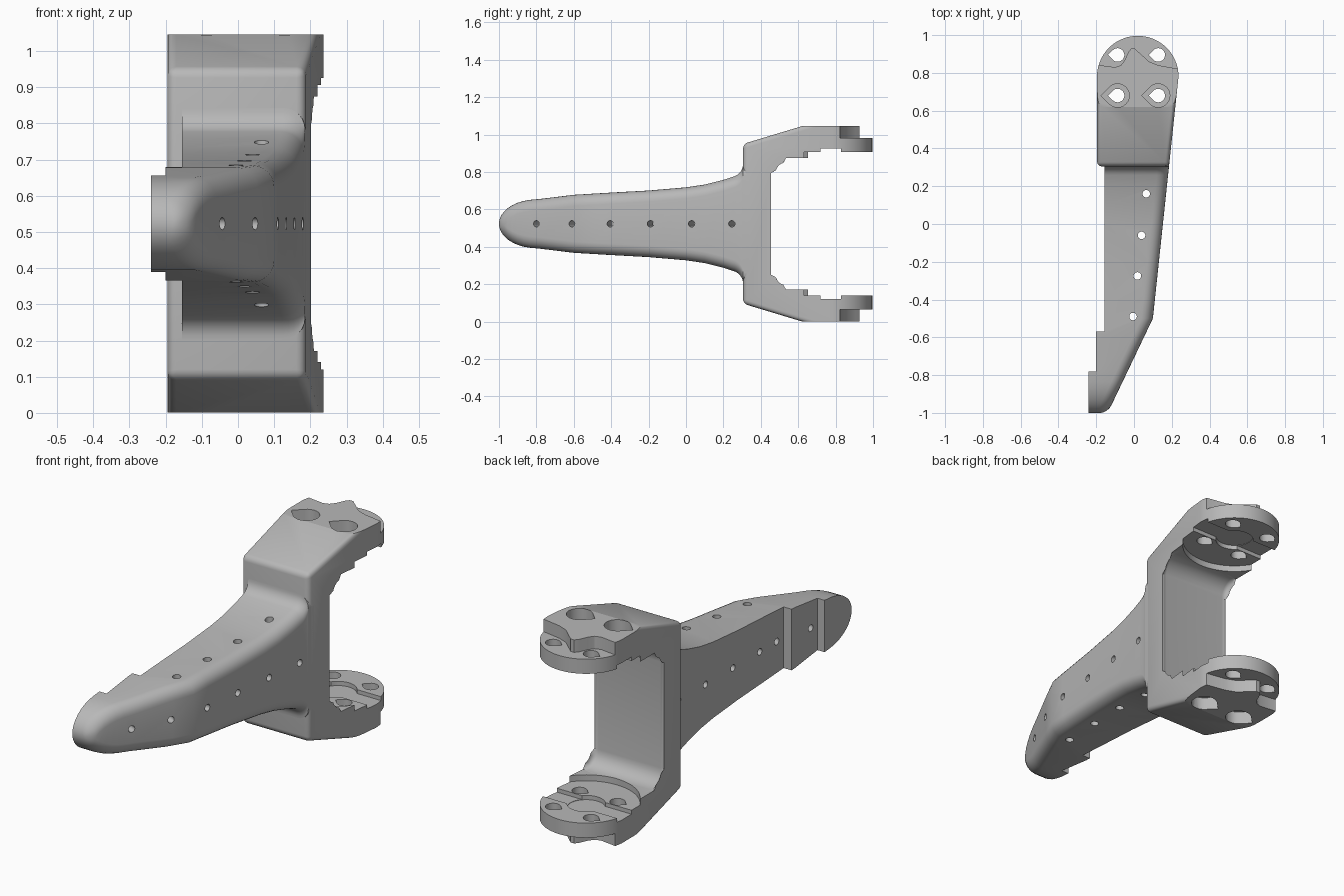
import bpy, bmesh, math
from mathutils import Vector

if "Cube" in bpy.data.objects:
    bpy.data.objects.remove(bpy.data.objects["Cube"], do_unlink=True)

MID = 0.523          # height of the symmetry plane
DISC = (0.02, 0.78)  # centre of the round mounting pads

grey = bpy.data.materials.new("plain_grey")
grey.use_nodes = True
colour = (0.48, 0.48, 0.48, 1)
grey.diffuse_color = colour
grey.node_tree.nodes["Principled BSDF"].inputs["Base Color"].default_value = colour


def make(name, bm):
    bmesh.ops.recalc_face_normals(bm, faces=bm.faces)
    me = bpy.data.meshes.new(name)
    bm.to_mesh(me)
    bm.free()
    me.materials.append(grey)
    ob = bpy.data.objects.new(name, me)
    bpy.context.scene.collection.objects.link(ob)
    return ob


def loft(rings):
    bm = bmesh.new()
    loops = [[bm.verts.new(p) for p in ring] for ring in rings]
    for a, b in zip(loops, loops[1:]):
        for i in range(len(a)):
            j = (i + 1) % len(a)
            bm.faces.new((a[i], a[j], b[j], b[i]))
    bm.faces.new(loops[0])
    bm.faces.new(loops[-1])
    return bm


def upright(points, lo, hi):
    return make("cutter", loft([[(x, y, z) for x, y in points] for z in (lo, hi)]))


def arc(cx, cy, r, start, end, step):
    return [(cx + r * math.cos(math.radians(a)), cy + r * math.sin(math.radians(a)))
            for a in range(start, end + 1, step)]


def teardrop(x, y, r):
    # round hole with a point towards -x
    return arc(x, y, r, -135, 135, 15) + [(x - 1.41 * r, y)]


def boolean(ob, cutter, operation="DIFFERENCE"):
    mod = ob.modifiers.new("cut", "BOOLEAN")
    mod.operation, mod.solver, mod.object = operation, "EXACT", cutter
    bpy.context.view_layer.objects.active = ob
    bpy.ops.object.modifier_apply(modifier=mod.name)
    bpy.data.objects.remove(cutter, do_unlink=True)


def cut_both(ob, points, lo, hi):
    # same cut in the upper and the lower arm
    boolean(ob, upright(points, lo, hi))
    boolean(ob, upright(points, 2 * MID - hi, 2 * MID - lo))


def box(x0, x1, y0, y1):
    return [(x0, y0), (x1, y0), (x1, y1), (x0, y1)]


def outer_x(y):
    return 0.153 + 0.106 * y


def beam_x(y):
    x = min(outer_x(y), 0.10 + 0.478 * (y + 0.5))
    t = min(1, max(0, (-0.96 - y) / 0.04))
    return x - 0.04 * (1 - math.sqrt(1 - t * t))


# Tapered beam: rounded nose, gentle taper, flared root
stations = [(-0.8 - 0.2 * math.sin(math.radians(a)), 0.13 * math.cos(math.radians(a)))
            for a in (87, 82, 76, 68, 60, 50, 40, 30, 20, 10)]
stations += [(-0.78, 0.133), (-0.6, 0.155), (-0.5, 0.161), (-0.4, 0.167), (-0.2, 0.178),
             (0, 0.195), (0.1, 0.21), (0.2, 0.235)]
stations += [(0.235 + 0.07 * math.sin(math.radians(b)), 0.32 - 0.07 * math.cos(math.radians(b)))
             for b in range(20, 91, 10)]
stations.append((0.34, 0.32))
rings = []
for y, h in stations:
    r, x = min(0.06, 0.9 * h), beam_x(y)
    half = arc(x - r, h - r, r, 0, 90, 15) + [(-0.24, h)]
    section = half + [(px, -pz) for px, pz in reversed(half)]
    rings.append([(px, y, MID + pz) for px, pz in section])
beam = make("tapered_beam", loft(rings))

# Stepped flat side of the beam
boolean(beam, upright(box(-0.4, -0.2, -0.78, 0.5), -0.2, 1.3))
boolean(beam, upright(box(-0.4, -0.155, -0.57, 0.5), -0.2, 1.3))

# Cross holes, square to the outer side
for y in (-0.8, -0.61, -0.405, -0.19, 0.03, 0.245):
    slope = 0.478 if y < -0.5 else 0.106
    turn = Vector((1, -slope, 0)).to_track_quat("Z", "Y")
    centre = Vector((beam_x(y), y, MID))
    ends = [[centre + turn @ Vector((px, py, d)) for px, py in arc(0, 0, 0.017, 0, 345, 15)]
            for d in (-0.6, 0.3)]
    boolean(beam, make("cutter", loft(ends)))

# Vertical holes
for x, y in ((0.065, 0.16), (0.04, -0.06), (0.018, -0.275), (-0.005, -0.49)):
    boolean(beam, upright(arc(x, y, 0.02, 0, 345, 15), -0.2, 1.3))

# Fork: C profile with one slanting side
upper = [(0.305, 0.95), (0.62, 1.045), (1.05, 1.045), (1.05, 0.875)]
upper += arc(0.535, 0.795, 0.08, 90, 180, 15)
profile = upper + [(y, 2 * MID - z) for y, z in reversed(upper)]
bm = loft([[(-0.195, y, z) for y, z in profile],
           [(outer_x(y), y, z) for y, z in profile]])
soft = []
for e in bm.edges:
    a, b = (v.co for v in e.verts)
    across = abs(a.x - b.x) > 0.2
    if max(a.y, b.y) < (0.31 if across else 0.63):
        soft.append(e)
bmesh.ops.bevel(bm, geom=soft, offset=0.024, offset_type="OFFSET", segments=4,
                profile=0.5, affect="EDGES", clamp_overlap=False)
fork = make("fork_bracket", bm)

# Round ends of both arms
plan = [(-0.3, 0), (0.3, 0), (0.3, DISC[1])] + arc(*DISC, 0.216, 0, 180, 5) + [(-0.3, DISC[1])]
boolean(fork, upright(plan, -0.2, 1.3), "INTERSECT")

# Shaped step on the outer faces
step = [(-0.3, 0.845), (-0.19, 0.842), (-0.10, 0.83), (-0.07, 0.84), (-0.05, 0.865),
        (-0.03, 0.91), (-0.015, 0.928), (0.005, 0.928), (0.03, 0.905), (0.08, 0.86),
        (0.13, 0.84), (0.3, 0.81), (0.3, 1.1), (-0.3, 1.1)]
cut_both(fork, step, 0.981, 1.2)

# Round clearance, cross groove and centre recess on the inner faces
cut_both(fork, arc(*DISC, 0.25, 0, 355, 5), 0.8, 0.906)
cut_both(fork, box(-0.3, 0.3, 0.72, 0.83), 0.85, 0.926)
cut_both(fork, arc(*DISC, 0.09, 0, 350, 10), 0.84, 0.928)

# Bolt holes, with counterbores on the front pair
for x in (-0.087, 0.128):
    for y in (0.68, 0.895):
        cut_both(fork, teardrop(x, y, 0.036), 0.82, 1.2)
    cut_both(fork, teardrop(x, 0.68, 0.062), 0.981, 1.25)

# Smooth rounded areas, keep crisp edges
for ob in (beam, fork):
    bpy.ops.object.select_all(action="DESELECT")
    ob.select_set(True)
    bpy.context.view_layer.objects.active = ob
    bpy.ops.object.shade_smooth_by_angle(angle=math.radians(30))
